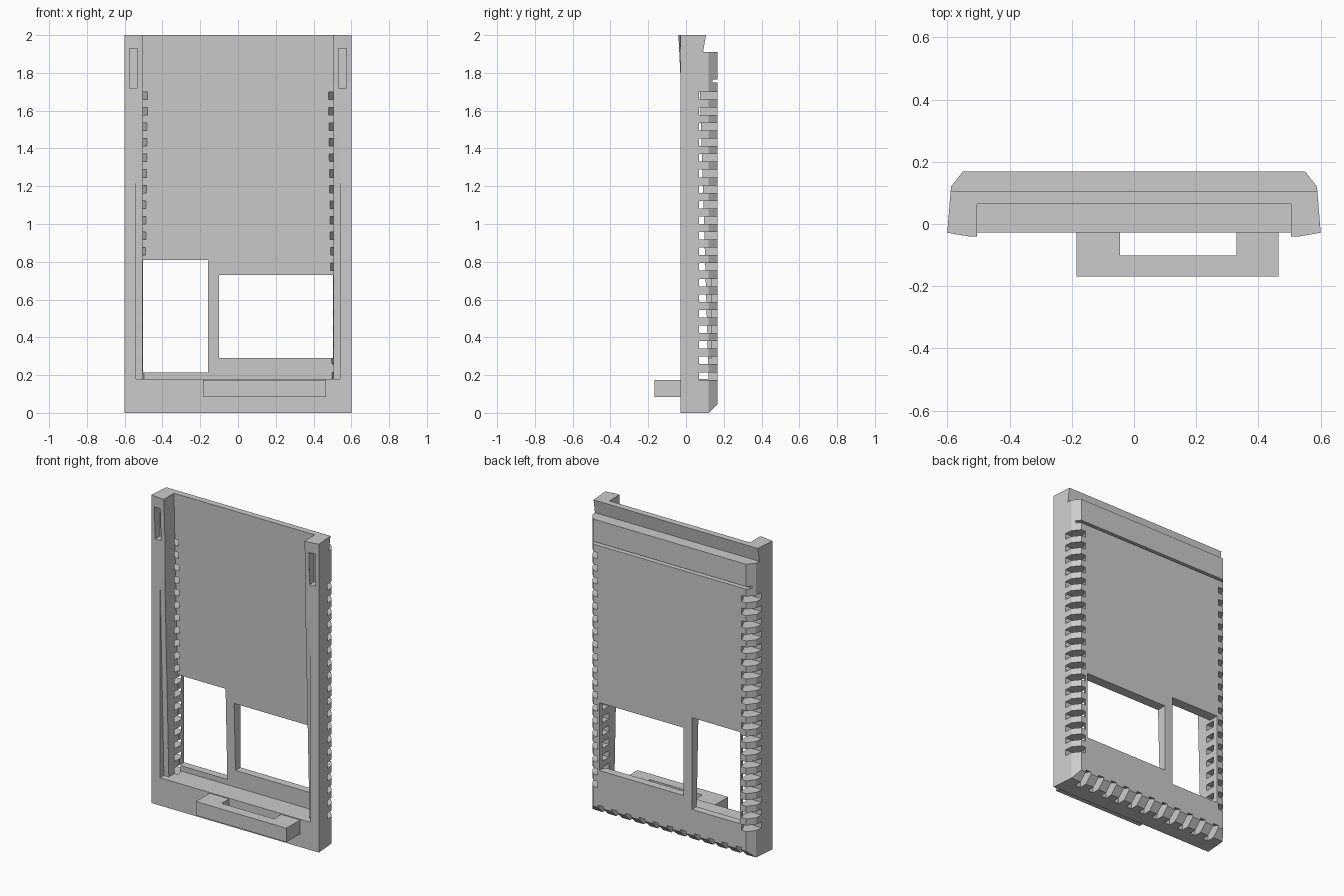
import bpy, bmesh

cube = bpy.data.objects.get("Cube")
if cube:
    bpy.data.objects.remove(cube, do_unlink=True)

grey = bpy.data.materials.new("plain grey")
grey.use_nodes = True
grey.diffuse_color = (0.6, 0.6, 0.6, 1)
grey.node_tree.nodes["Principled BSDF"].inputs["Base Color"].default_value = (0.6, 0.6, 0.6, 1)


def loft(bm, rings):
    """Skin matching rings of points and cap both ends."""
    rows = [[bm.verts.new(p) for p in ring] for ring in rings]
    n = len(rows[0])
    for a, b in zip(rows, rows[1:]):
        for i in range(n):
            j = (i + 1) % n
            bm.faces.new((a[i], a[j], b[j], b[i]))
    bm.faces.new(rows[0][::-1])
    bm.faces.new(rows[-1])


def prism(bm, profile, axis, lo, hi):
    """Extrude a 2D profile along x (profile in yz) or z (profile in xy)."""
    place = {"x": lambda p, t: (t, p[0], p[1]),
             "z": lambda p, t: (p[0], p[1], t)}[axis]
    loft(bm, [[place(p, t) for p in profile] for t in (lo, hi)])


def box(bm, x0, x1, y0, y1, z0, z1):
    prism(bm, [(x0, y0), (x1, y0), (x1, y1), (x0, y1)], "z", z0, z1)


def finish(bm, name):
    bmesh.ops.recalc_face_normals(bm, faces=bm.faces)
    mesh = bpy.data.meshes.new(name)
    bm.to_mesh(mesh)
    bm.free()
    mesh.materials.append(grey)
    obj = bpy.data.objects.new(name, mesh)
    bpy.context.collection.objects.link(obj)
    return obj


def cut(target, bm):
    """Subtract the solids in bm from target and discard the cutter."""
    cutter = finish(bm, "cutter")
    cutter.hide_render = True
    mod = target.modifiers.new("cut", "BOOLEAN")
    mod.operation = "DIFFERENCE"
    mod.solver = "EXACT"
    mod.object = cutter
    bpy.context.view_layer.update()
    graph = bpy.context.evaluated_depsgraph_get()
    mesh = bpy.data.meshes.new_from_object(target.evaluated_get(graph))
    target.modifiers.clear()
    target.data = mesh
    bpy.data.objects.remove(cutter, do_unlink=True)


FRONT, BACK, SHELF = -0.028, 0.168, 0.18


# Shell blank: tapered sides, chamfered back edges, lip flaring at the top
def section(z, lip):
    half = [(0.53, lip), (0.6, FRONT), (0.588, 0.12), (0.55, BACK)]
    ring = half + [(-x, y) for x, y in reversed(half)]
    return [(x, y, z) for x, y in ring]


bm = bmesh.new()
loft(bm, [section(0, FRONT), section(1.75, FRONT), section(2, -0.04)])
shell = finish(bm, "shell")

# Main cavity with a gently sloping floor, open at the top
bm = bmesh.new()
prism(bm, [(-0.3, SHELF), (0.12, SHELF), (0.062, 2.1), (-0.3, 2.1)], "x", -0.505, 0.505)
cut(shell, bm)

# Shallow ramp along the inner edges of the side rails
bm = bmesh.new()
prism(bm, [(-0.2, SHELF), (0.012, SHELF), (FRONT, 1.47), (-0.2, 1.47)], "x", -0.54, 0.54)
cut(shell, bm)

# Two windows through the back panel
bm = bmesh.new()
box(bm, -0.504, -0.16, 0, 0.3, 0.215, 0.81)
box(bm, -0.1, 0.504, 0, 0.3, 0.29, 0.73)
cut(shell, bm)

# Stepped top edge, groove across the back and chamfer along the bottom
bm = bmesh.new()
prism(bm, [(0.09, 1.91), (0.3, 1.91), (0.3, 2.1), (0.124, 2.1)], "x", -1, 1)
prism(bm, [(0.14, 1.75), (0.3, 1.74), (0.3, 1.765), (0.14, 1.765)], "x", -1, 1)
prism(bm, [(0.11, -0.01), (0.2, -0.01), (0.2, 0.08)], "x", -1, 1)
# Recesses in the front lip
for side in (-1, 1):
    x0, x1 = sorted((side * 0.533, side * 0.575))
    box(bm, x0, x1, -0.1, 0.02, 1.72, 1.93)
cut(shell, bm)

# Grip slots down both sides and along the bottom, with slanted floors
bm = bmesh.new()
for side in (-1, 1):
    profile = [(side * x, y) for x, y in ((0.7, 0.07), (0.477, 0.07), (0.53, 0.2), (0.7, 0.2))]
    for i in range(19):
        z = 0.195 + i * 0.0825
        prism(bm, profile, "z", z - 0.02, z + 0.02)
for i in range(11):
    x = (i - 5) * 0.099
    prism(bm, [(0.07, -0.1), (0.07, 0.1), (0.2, 0.05), (0.2, -0.1)], "x", x - 0.02, x + 0.02)
cut(shell, bm)

# Front tab with a slot behind its outer bar
bm = bmesh.new()
prism(bm, [(-0.185, FRONT), (-0.185, -0.168), (0.465, -0.168), (0.465, FRONT),
           (0.33, FRONT), (0.33, -0.102), (-0.045, -0.102), (-0.045, FRONT)],
      "z", 0.085, 0.175)
finish(bm, "front_tab")
